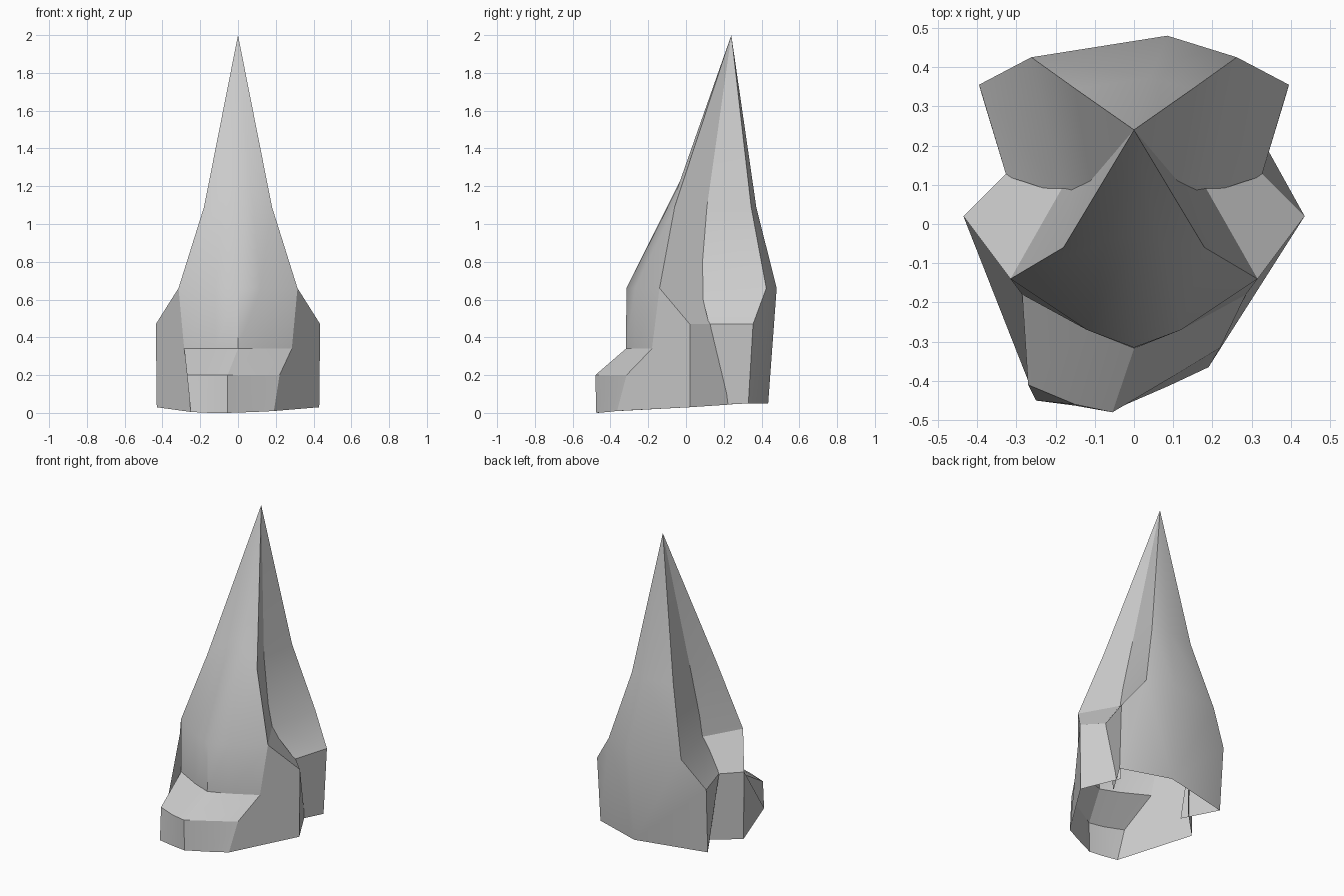
import bpy
import bmesh
import math

default_cube = bpy.data.objects.get("Cube")
if default_cube:
    bpy.data.objects.remove(default_cube, do_unlink=True)

# One plain stone colour
stone = bpy.data.materials.new("grey stone")
stone.use_nodes = True
stone.diffuse_color = (0.6, 0.6, 0.6, 1)
shader = next(n for n in stone.node_tree.nodes if n.type == "BSDF_PRINCIPLED")
shader.inputs["Base Color"].default_value = stone.diffuse_color
shader.inputs["Roughness"].default_value = 0.9

APEX = (0, 0.24, 2)


def flip(point):
    return (-point[0], point[1], point[2])


def mirrored_ring(half, centre):
    """Half ring from the +x end to the centre, completed on the other side."""
    return half + [centre] + [flip(p) for p in reversed(half)]


def loft(rings):
    """Quads between neighbouring rings of equal length."""
    faces = []
    for upper, lower in zip(rings, rings[1:]):
        for i in range(len(upper) - 1):
            faces.append([upper[i], upper[i + 1], lower[i + 1], lower[i]])
    return faces


def tip_fan(ring):
    """Triangles from the peak to the first ring."""
    return [[APEX, a, b] for a, b in zip(ring, ring[1:])]


def build(name, polygons, angle=32):
    """Weld polygons into an open shell with consistent outward normals."""
    bm = bmesh.new()
    verts = {}
    for polygon in polygons:
        corners = [verts.setdefault(p, None) or verts.update({p: bm.verts.new(p)}) or verts[p]
                   for p in polygon]
        bm.faces.new(corners)
    bmesh.ops.recalc_face_normals(bm, faces=bm.faces)
    centre_y = sum(v.co.y for v in bm.verts) / len(bm.verts)
    outward = sum(f.normal.x * f.calc_center_median().x
                  + f.normal.y * (f.calc_center_median().y - 0.1) for f in bm.faces)
    if outward < 0:
        bmesh.ops.reverse_faces(bm, faces=bm.faces)
    mesh = bpy.data.meshes.new(name)
    bm.to_mesh(mesh)
    bm.free()
    mesh.materials.append(stone)
    obj = bpy.data.objects.new(name, mesh)
    bpy.context.collection.objects.link(obj)
    bpy.ops.object.select_all(action="DESELECT")
    obj.select_set(True)
    bpy.context.view_layer.objects.active = obj
    bpy.ops.object.shade_smooth_by_angle(angle=math.radians(angle))
    return obj


# Key corners shared by the front shell and its flanks
neck = (0.18, -0.06, 1.09)
shoulder = (0.315, -0.14, 0.66)
ledge = (0.285, -0.18, 0.34)
wing_top = (0.435, 0.02, 0.47)
wing_base = (0.43, 0.02, 0.03)

# Front spire: bulging face from the peak down to the ledge
neck_ring = mirrored_ring([neck, (0.07, -0.045, 1.19)], (0, -0.03, 1.23))
shoulder_ring = mirrored_ring([shoulder, (0.12, -0.27, 0.66)], (0, -0.315, 0.66))
ledge_ring = mirrored_ring([ledge, (0.12, -0.27, 0.34)], (0, -0.318, 0.34))
build("front_spire", tip_fan(neck_ring) + loft([neck_ring, shoulder_ring, ledge_ring]))

# Foot: lopsided sloping step in front of the spire
toe_top = [(0.22, -0.315, 0.2), (0.1, -0.388, 0.2), (-0.055, -0.48, 0.2),
           (-0.15, -0.46, 0.2), (-0.27, -0.41, 0.2)]
toe_base = [(0.19, -0.365, 0.01), (0.09, -0.412, 0.005), (-0.055, -0.475, 0),
            (-0.15, -0.463, 0), (-0.25, -0.45, 0.005)]
build("foot", loft([ledge_ring, toe_top, toe_base]), 20)

# Flanks: wall beside the foot, and the rear wall that runs into the back spire
neck_in = (0.09, 0.16, 1.09)
shoulder_in = (0.15, 0.15, 0.66)
wing_in = (0.26, 0.195, 0.47)
base_in = {"left": (0.31, 0.245, 0.045), "right": (0.25, 0.2, 0.045)}
for side, end in (("left", 0), ("right", -1)):
    mirror = flip if side == "right" else tuple
    outer = [mirror(p) for p in (neck, shoulder, wing_top, wing_base)]
    inner = [mirror(p) for p in (neck_in, shoulder_in, wing_in, base_in[side])]
    front_wall = outer[1:] + [toe_base[end], toe_top[end], mirror(ledge)]
    build(side + "_flank_front", [front_wall], 20)
    build(side + "_flank_rear", [[APEX, outer[0], inner[0]]] + loft([outer, inner]), 20)

# Back spire: tall rear shell with folded side walls, open underneath
rings = [
    mirrored_ring([(0.11, 0.11, 1.09), (0.15, 0.345, 1.09)], (0.04, 0.372, 1.09)),
    mirrored_ring([(0.18, 0.075, 0.66), (0.262, 0.425, 0.66)], (0.085, 0.48, 0.66)),
]
fold = [(0.325, 0.122, 0.47), (0.395, 0.355, 0.47)]
base = [(0.26, 0.12, 0.04), (0.388, 0.33, 0.05)]
back_base = (0.07, 0.435, 0.05)
back_faces = tip_fan(rings[0]) + loft(rings)
for mirror, start in ((tuple, rings[1][:2]), (flip, rings[1][:2])):
    sides = [[mirror(p) for p in row] for row in (start, fold, base)]
    back_faces += loft(sides)
    back_faces.append([rings[1][2], sides[0][1], sides[1][1], sides[2][1], back_base])
build("back_spire", back_faces)
